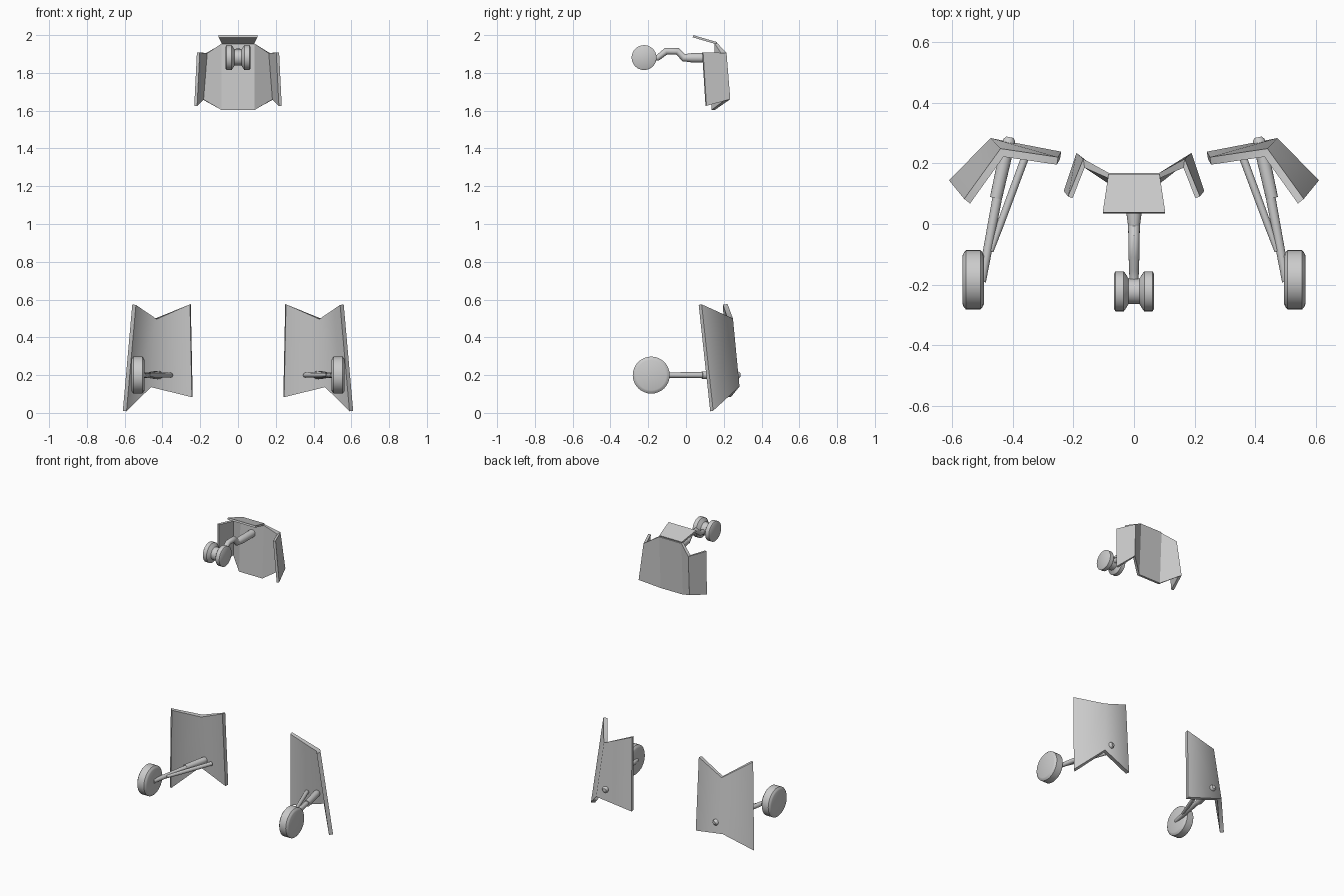
import bpy, bmesh, math
from mathutils import Vector

if "Cube" in bpy.data.objects:
    bpy.data.objects.remove(bpy.data.objects["Cube"])


def finish(name, bm, mirror=False, thick=0, smooth=None):
    bmesh.ops.recalc_face_normals(bm, faces=bm.faces)
    me = bpy.data.meshes.new(name)
    bm.to_mesh(me)
    bm.free()
    ob = bpy.data.objects.new(name, me)
    bpy.context.collection.objects.link(ob)
    bpy.ops.object.select_all(action='DESELECT')
    bpy.context.view_layer.objects.active = ob
    ob.select_set(True)
    if thick:
        m = ob.modifiers.new("thickness", 'SOLIDIFY')
        m.thickness, m.offset, m.use_even_offset = thick, 0, True
        bpy.ops.object.modifier_apply(modifier=m.name)
    if mirror:
        m = ob.modifiers.new("mirror", 'MIRROR')
        m.use_mirror_merge = False
        bpy.ops.object.modifier_apply(modifier=m.name)
    if smooth:
        bpy.ops.object.shade_smooth_by_angle(angle=math.radians(smooth))
    return ob


def plate(name, top, bottom, thick, mirror=False, smooth=None):
    # folded sheet between two edge polylines
    bm = bmesh.new()
    a = [bm.verts.new(p) for p in top]
    b = [bm.verts.new(p) for p in bottom]
    for i in range(len(a) - 1):
        bm.faces.new((a[i], a[i + 1], b[i + 1], b[i]))
    return finish(name, bm, mirror, thick, smooth)


def tube(name, stations, n=16, side=(1, 0, 0), mirror=False, smooth=40):
    # round skin through (point, radius) stations
    bm = bmesh.new()
    pts = [Vector(p) for p, r in stations]
    rings = []
    for i, (p, r) in enumerate(stations):
        d = (pts[min(i + 1, len(pts) - 1)] - pts[max(i - 1, 0)]).normalized()
        u = Vector(side)
        u = (u - d * u.dot(d)).normalized()
        v = d.cross(u)
        rings.append([bm.verts.new(pts[i] + r * (math.cos(t) * u + math.sin(t) * v))
                      for t in (2 * math.pi * k / n for k in range(n))])
    for a, b in zip(rings, rings[1:]):
        for k in range(n):
            j = (k + 1) % n
            bm.faces.new((a[k], a[j], b[j], b[k]))
    bm.faces.new(rings[0])
    bm.faces.new(rings[-1])
    return finish(name, bm, mirror, 0, smooth)


def wheel(name, center, profile, mirror=False):
    c = Vector(center)
    return tube(name, [(c + Vector((x, 0, 0)), r) for x, r in profile],
                n=32, side=(0, 0, 1), mirror=mirror, smooth=35)


# main gear doors: V-folded sheets with soft shading
plate("main_gear_door",
      [(.252, .208, .575), (.435, .235, .498), (.55, .075, .573)],
      [(.242, .226, .084), (.467, .27, .138), (.6, .136, .01)],
      .025, mirror=True, smooth=75)

# main wheels
wheel("main_wheel", (.53, -.184, .2),
      [(-.035, .08), (-.032, .088), (-.024, .098), (.024, .098), (.032, .088), (.035, .08)],
      mirror=True)

# main struts: thin piston, thick sleeve through the door, slanted brace
tube("main_strut_piston", [((.502, -.19, .2), .014), ((.45, .09, .2), .016)], mirror=True)
tube("main_strut_sleeve", [((.455, .085, .2), .02), ((.425, .22, .2), .022),
                           ((.411, .276, .2), .02), ((.409, .286, .2), .012)], mirror=True)
tube("main_side_brace", [((.472, -.09, .2), .009), ((.44, .0, .2), .012),
                         ((.357, .225, .2), .013)], mirror=True)

# nose wheels joined by a waisted hub
wheel("nose_wheels", (0, -.222, 1.881),
      [(-.066, .058), (-.061, .066), (-.034, .066), (-.028, .058), (-.018, .042),
       (.018, .042), (.028, .058), (.034, .066), (.061, .066), (.066, .058)])

# nose strut with a jog, and its sleeve
tube("nose_strut", [((0, -.2, 1.878), .015), ((0, -.15, 1.88), .016), ((0, -.105, 1.915), .018),
                    ((0, -.045, 1.915), .018), ((0, -.012, 1.88), .02), ((0, .05, 1.88), .02)])
tube("nose_strut_sleeve", [((0, -.01, 1.88), .019), ((0, .035, 1.88), .025),
                           ((0, .15, 1.88), .025)])

# nose bay door: faceted sheet with forward-folded sides
half_top = [(.085, .16, 1.955), (.165, .2, 1.905), (.21, .088, 1.908)]
half_bot = [(.085, .143, 1.603), (.186, .222, 1.66), (.224, .106, 1.625)]


def both(pts):
    return [(-x, y, z) for x, y, z in reversed(pts)] + pts


plate("nose_bay_door", both(half_top), both(half_bot), .016)

# visor plate leaning forward above the nose strut
plate("nose_front_flap", [(-.103, .037, 1.994), (.103, .037, 1.994)],
      [(-.084, .163, 1.957), (.084, .163, 1.957)], .012)
